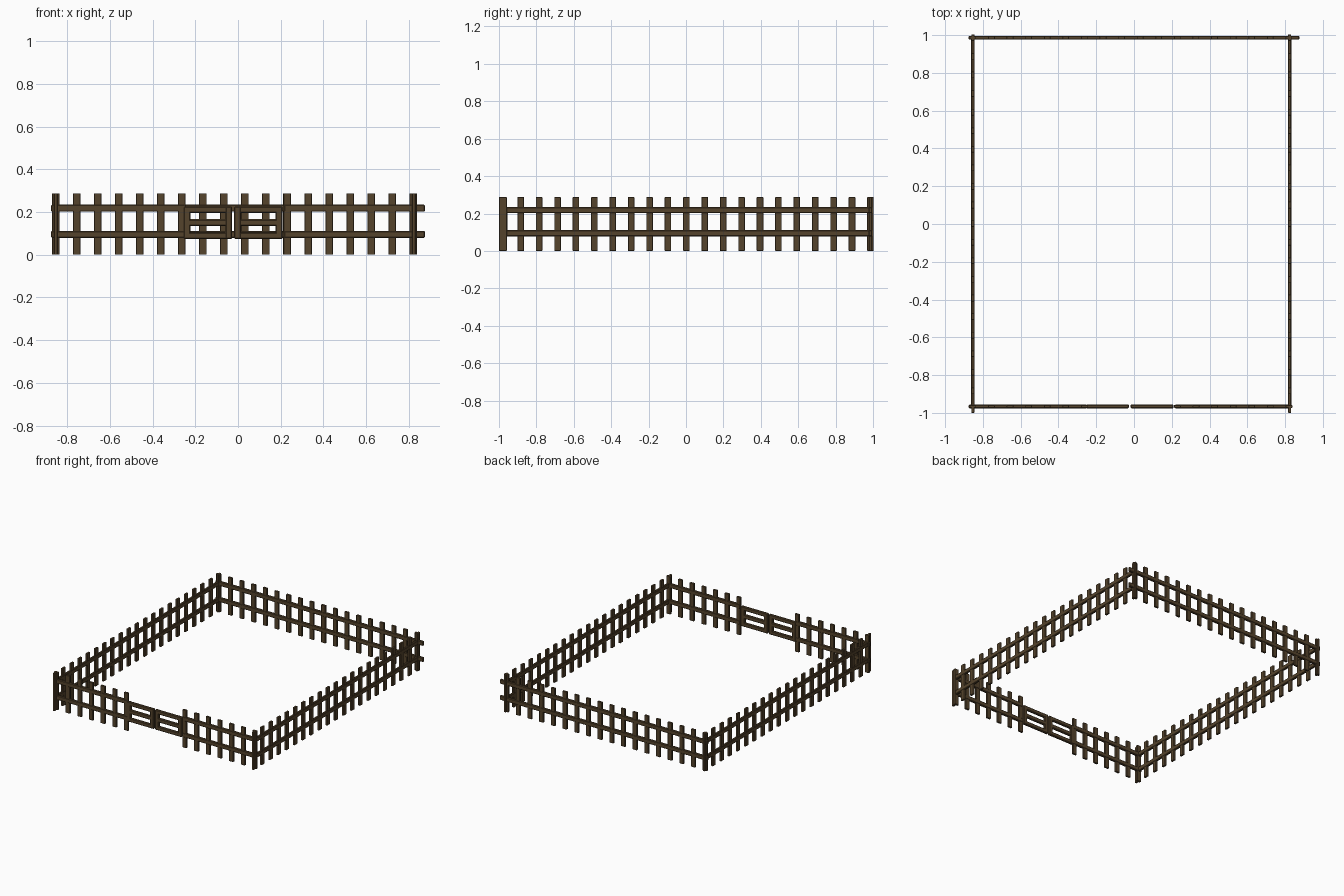
import bpy, bmesh
from mathutils import Matrix, Vector

if "Cube" in bpy.data.objects:
    bpy.data.objects.remove(bpy.data.objects["Cube"])

wood = bpy.data.materials.new("brown_wood")
wood.diffuse_color = (0.09, 0.056, 0.025, 1)
wood.use_nodes = True
wood.node_tree.nodes["Principled BSDF"].inputs["Base Color"].default_value = wood.diffuse_color

STEP = 0.0984            # picket spacing
PICKET = (0.035, 0.016)  # width, depth
RAIL = (0.019, 0.033)    # depth, height


def add_box(bm, lo, hi):
    lo, hi = Vector(lo), Vector(hi)
    m = Matrix.Translation((lo + hi) / 2) @ Matrix.Diagonal((*(hi - lo), 1))
    bmesh.ops.create_cube(bm, size=1, matrix=m)


def finish(name, bm, bevel=0.002):
    mesh = bpy.data.meshes.new(name)
    bm.to_mesh(mesh)
    bm.free()
    mesh.materials.append(wood)
    ob = bpy.data.objects.new(name, mesh)
    bpy.context.collection.objects.link(ob)
    mod = ob.modifiers.new("soft_edges", 'BEVEL')
    mod.width, mod.segments = bevel, 1
    return ob


def fence(name, axis, offset, first, count, rail_span):
    """Run of pickets plus two rails along axis 0 (x) or 1 (y)."""
    def place(a, b, z):
        return (a, b, z) if axis == 0 else (b, a, z)
    bm = bmesh.new()
    w, d = PICKET
    for i in range(count):
        p = first + i * STEP
        add_box(bm, place(p - w / 2, offset - d / 2, 0),
                place(p + w / 2, offset + d / 2, 0.288))
    finish(name + "_pickets", bm)
    bm = bmesh.new()
    rd, rh = RAIL
    for z in (0.095, 0.218):
        add_box(bm, place(rail_span[0], offset - rd / 2, z - rh / 2),
                place(rail_span[1], offset + rd / 2, z + rh / 2))
    finish(name + "_rails", bm, 0.004)


# four fence sides, front one split for the gate
fence("back_fence", 0, 0.986, -0.853, 18, (-0.875, 0.875))
fence("left_fence", 1, -0.853, -0.982, 21, (-0.975, 0.998))
fence("right_fence", 1, 0.824, -0.982, 21, (-0.965, 0.998))
fence("front_left_fence", 0, -0.966, -0.853, 7, (-0.875, -0.25))
fence("front_right_fence", 0, -0.966, 0.23, 7, (0.215, 0.826))


# double gate: framed leaves with a middle slat
def gate(name, x0, x1):
    y0, y1, z0, z1, s = -0.977, -0.955, 0.073, 0.226, 0.033
    bm = bmesh.new()
    for a, b in ((x0, x0 + s), (x1 - s, x1)):
        add_box(bm, (a, y0, z0), (b, y1, z1))
    for z, h in ((0.0885, 0.031), (0.1505, 0.032), (0.2105, 0.031)):
        add_box(bm, (x0 + s / 2, y0 + 0.001, z - h / 2),
                (x1 - s / 2, y1 - 0.001, z + h / 2))
    finish(name, bm, 0.005)


gate("left_gate_leaf", -0.255, -0.027)
gate("right_gate_leaf", -0.018, 0.209)
